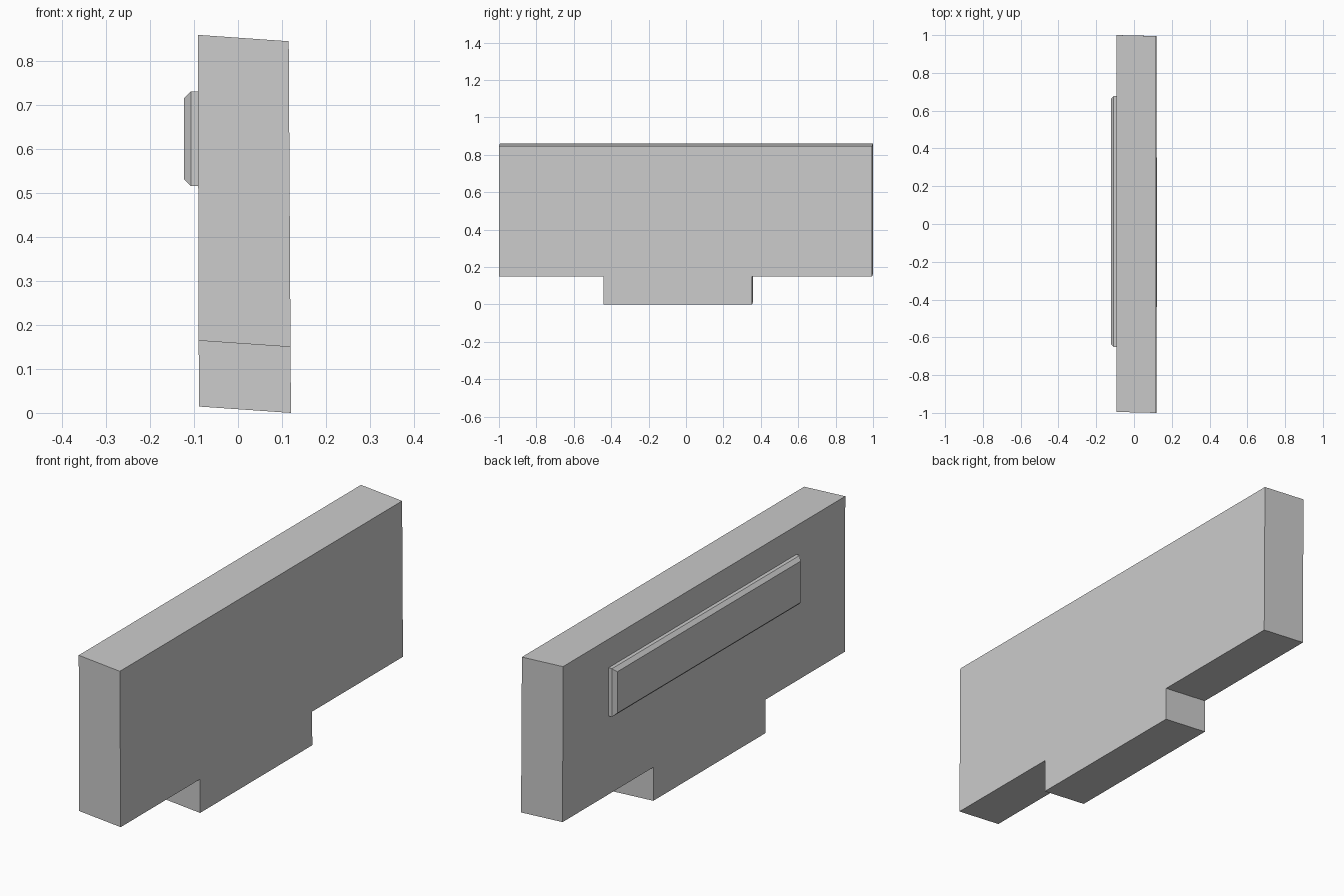
import bpy, bmesh
from mathutils import Vector

if "Cube" in bpy.data.objects:
    bpy.data.objects.remove(bpy.data.objects["Cube"])


def add_object(name, bm):
    bmesh.ops.recalc_face_normals(bm, faces=bm.faces[:])
    mesh = bpy.data.meshes.new(name)
    bm.to_mesh(mesh)
    bm.free()
    obj = bpy.data.objects.new(name, mesh)
    bpy.context.collection.objects.link(obj)
    return obj


# Slab with a lower tab: side profile (y, z) extruded through its sheared thickness
profile = [(-1, .15), (-.44, .15), (-.44, 0), (.353, 0),
           (.353, .15), (.995, .15), (.995, .846), (-1, .846)]
bm = bmesh.new()
face = bm.faces.new([bm.verts.new((.1205 - .006 * z, y, z)) for y, z in profile])
back = bmesh.ops.extrude_face_region(bm, geom=[face])
for v in back["geom"]:
    if isinstance(v, bmesh.types.BMVert):
        v.co += Vector((-.2095 + .003 * v.co.z, .005, .0145))
# keep the starting face so the solid is closed
if not face.is_valid or all(len(e.link_faces) == 1 for e in face.edges):
    bmesh.ops.holes_fill(bm, edges=bm.edges[:])
add_object("slab", bm)

# Raised panel on the left face, outer rim chamfered
lo, hi = Vector((-.123, -.65, .516)), Vector((-.085, .677, .732))
bm = bmesh.new()
bmesh.ops.create_cube(bm, size=1)
for v in bm.verts:
    v.co = [(a + b) / 2 + c * (b - a) for a, b, c in zip(lo, hi, v.co)]
rim = [e for e in bm.edges if all(v.co.x < -.12 for v in e.verts)]
bmesh.ops.bevel(bm, geom=rim, offset=.0155, offset_type='OFFSET',
                segments=1, affect='EDGES', profile=.5)
add_object("raised_panel", bm)
